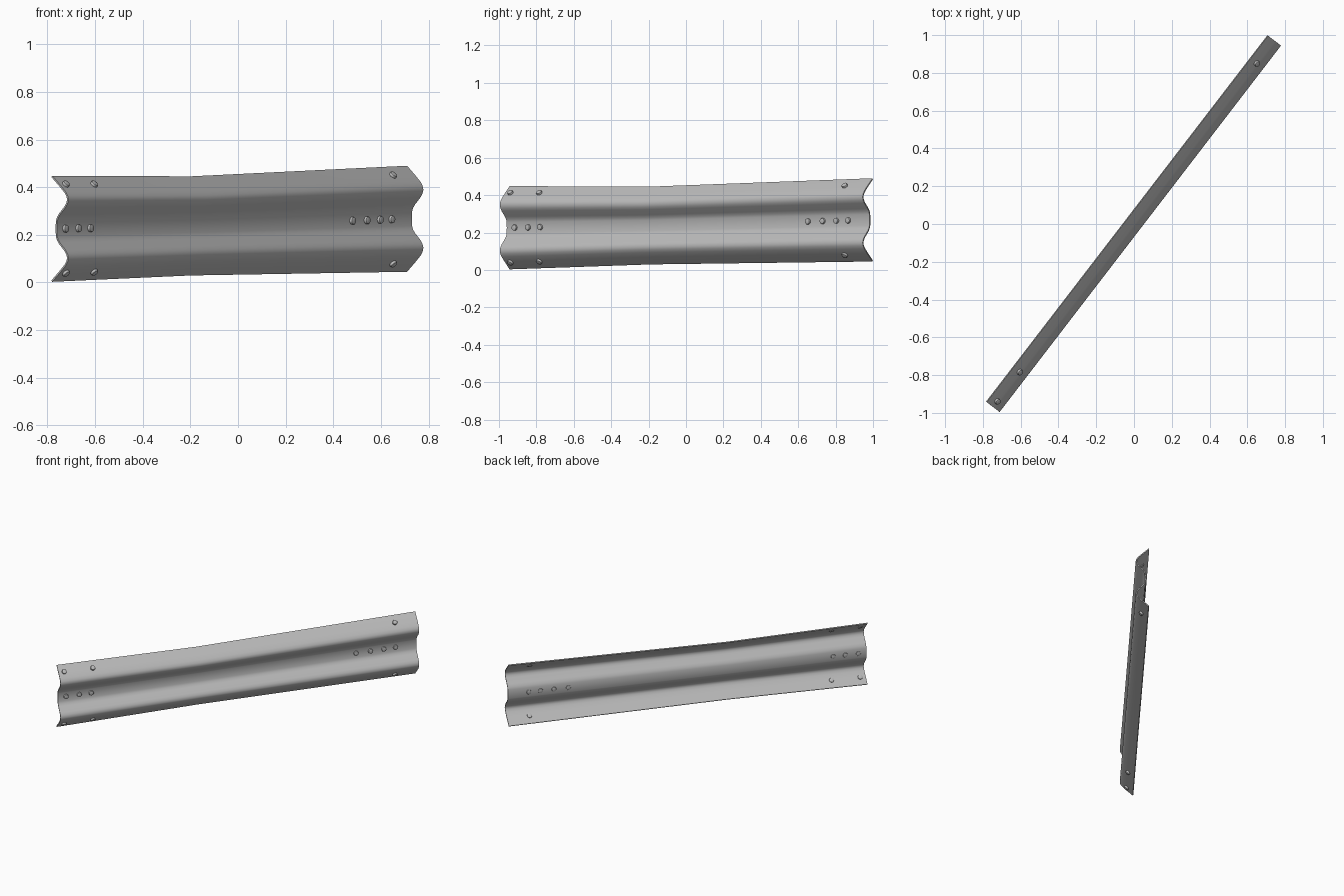
import bpy
import bmesh
from mathutils import Vector, Matrix

cube = bpy.data.objects.get("Cube")
if cube:
    bpy.data.objects.remove(cube, do_unlink=True)

steel = bpy.data.materials.new("galvanised grey")
steel.use_nodes = True
grey = (0.5, 0.5, 0.5, 1)
steel.diffuse_color = grey
steel.node_tree.nodes["Principled BSDF"].inputs["Base Color"].default_value = grey

ALONG = Vector((0.609, 0.793, 0))      # length direction of the rail
OUT = Vector((0.793, -0.609, 0))       # direction the ridges point
MID_DEPTH = 0.044

# Upper half of the W section: height from the centre line, depth outward
HALF = [(0, .025), (.03, .026), (.045, .031), (.06, .042), (.09, .071), (.105, .081),
        (.122, .086), (.138, .082), (.155, .071), (.18, .046), (.2225, 0)]
SECTION = [(-h, d) for h, d in HALF[:0:-1]] + HALF
# Stations along the rail: distance, centre height, height scale
STATIONS = [(-1.223, .2255, 1), (-.27, .2375, .935), (1.223, .2675, 1)]


def place(t, h, d):
    """Point on the rail at distance t, section height h and depth d."""
    a, b = STATIONS[:2] if t < STATIONS[1][0] else STATIONS[1:]
    f = (t - a[0]) / (b[0] - a[0])
    z = a[1] + f * (b[1] - a[1]) + h * (a[2] + f * (b[2] - a[2]))
    return ALONG * t + OUT * (d - MID_DEPTH) + Vector((0, 0, z))


def finish(name, bm, angle):
    mesh = bpy.data.meshes.new(name)
    bmesh.ops.recalc_face_normals(bm, faces=bm.faces)
    bm.to_mesh(mesh)
    bm.free()
    mesh.materials.append(steel)
    obj = bpy.data.objects.new(name, mesh)
    bpy.context.collection.objects.link(obj)
    bpy.ops.object.select_all(action='DESELECT')
    obj.select_set(True)
    bpy.context.view_layer.objects.active = obj
    bpy.ops.object.shade_smooth_by_angle(angle=angle)
    return obj


# Corrugated sheet with a slight kink at the middle station, thickened in the mesh
bm = bmesh.new()
rows = [[bm.verts.new(place(s[0], h, d)) for h, d in SECTION] for s in STATIONS]
for r0, r1 in zip(rows, rows[1:]):
    for i in range(len(SECTION) - 1):
        bm.faces.new((r0[i], r1[i], r1[i + 1], r0[i + 1]))
bmesh.ops.recalc_face_normals(bm, faces=bm.faces)
bmesh.ops.solidify(bm, geom=bm.faces[:], thickness=0.007)
finish("rail_beam", bm, 0.7)


def bolt(name, t, h, d, slope):
    """Through bolt with a low chamfered head on both sides of the sheet."""
    normal = (OUT + Vector((0, 0, slope))).normalized()
    turn = Vector((0, 0, 1)).rotation_difference(normal).to_matrix().to_4x4()
    base = Matrix.Translation(place(t, h, d)) @ turn
    bm = bmesh.new()
    bmesh.ops.create_cone(bm, cap_ends=True, segments=16, radius1=.016,
                          radius2=.016, depth=.024, matrix=base)
    rims = [e for e in bm.edges if any(len(f.verts) > 4 for f in e.link_faces)]
    bmesh.ops.bevel(bm, geom=rims, offset=.004, segments=2, affect='EDGES', profile=.5)
    finish(name, bm, 0.6)


# Row of bolts along the central valley
for n, t in enumerate((-1.168, -1.078, -.996, .81, .909, 1.0, 1.08)):
    bolt(f"valley_bolt_{n + 1}", t, 0, .025, 0)

# Bolts through the upper and lower flanges
for side, label in ((1, "upper"), (-1, "lower")):
    for n, t in enumerate((-1.185, -.99, 1.07)):
        bolt(f"{label}_flange_bolt_{n + 1}", t, side * .185, .041, side)
